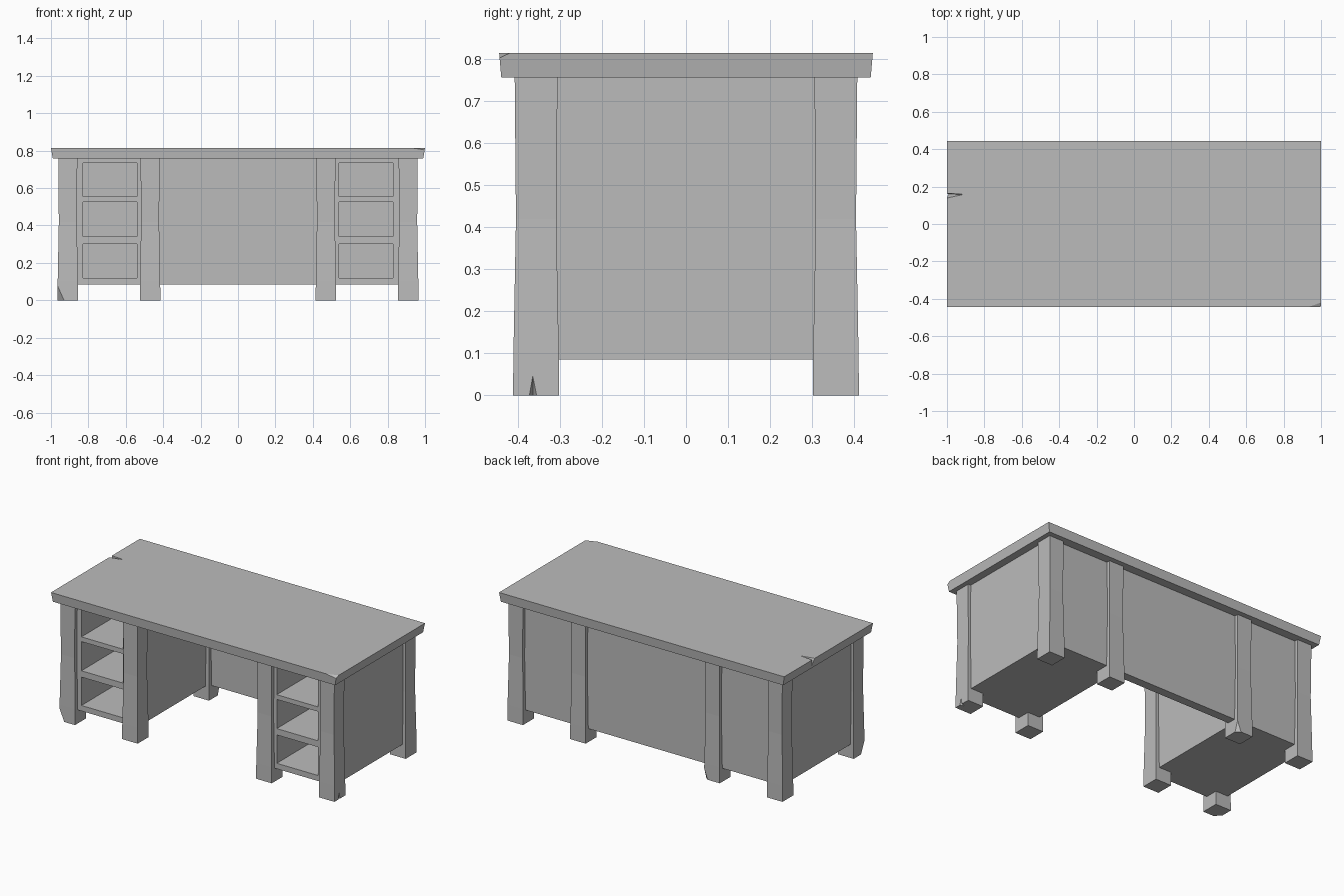
import bpy
import bmesh
from mathutils import Vector

cube = bpy.data.objects.get("Cube")
if cube:
    bpy.data.objects.remove(cube, do_unlink=True)

GREY = (0.5, 0.5, 0.5, 1.0)
grey = bpy.data.materials.new("plain grey")
grey.use_nodes = True
grey.diffuse_color = GREY
grey.node_tree.nodes["Principled BSDF"].inputs["Base Color"].default_value = GREY


def finish(name, bm):
    """Turn a bmesh into a grey, flat-shaded object."""
    bmesh.ops.recalc_face_normals(bm, faces=bm.faces[:])
    mesh = bpy.data.meshes.new(name)
    bm.to_mesh(mesh)
    bm.free()
    mesh.materials.append(grey)
    obj = bpy.data.objects.new(name, mesh)
    bpy.context.collection.objects.link(obj)
    return obj


def loft(name, rings):
    """Stack rectangles given as (z, x0, x1, y0, y1) into a closed solid."""
    bm = bmesh.new()
    loops = [[bm.verts.new(p) for p in
              ((x0, y0, z), (x1, y0, z), (x1, y1, z), (x0, y1, z))]
             for z, x0, x1, y0, y1 in rings]
    for low, high in zip(loops, loops[1:]):
        for i in range(4):
            j = (i + 1) % 4
            bm.faces.new((low[i], low[j], high[j], high[i]))
    bm.faces.new(loops[0][::-1])
    bm.faces.new(loops[-1])
    return finish(name, bm)


def box(name, x0, x1, y0, y1, z0, z1):
    return loft(name, [(z0, x0, x1, y0, y1), (z1, x0, x1, y0, y1)])


def hull(name, points):
    bm = bmesh.new()
    verts = [bm.verts.new(p) for p in points]
    bmesh.ops.convex_hull(bm, input=verts)
    return finish(name, bm)


def carve(obj, cutter):
    """Subtract the cutter from the object, then discard the cutter."""
    cutter.hide_render = True
    mod = obj.modifiers.new("carve", 'BOOLEAN')
    mod.operation = 'DIFFERENCE'
    mod.solver = 'EXACT'
    mod.object = cutter
    bpy.context.view_layer.objects.active = obj
    bpy.ops.object.modifier_apply(modifier=mod.name)
    bpy.data.objects.remove(cutter, do_unlink=True)


def chip(obj, a, b, c, corner):
    """Slice off the corner lying beyond the plane through a, b and c."""
    a, b, c, corner = map(Vector, (a, b, c, corner))
    normal = (b - a).cross(c - a).normalized()
    if normal.dot(corner - a) < 0:
        normal.negate()
    bm = bmesh.new()
    bm.from_mesh(obj.data)
    cut = bmesh.ops.bisect_plane(bm, geom=bm.verts[:] + bm.edges[:] + bm.faces[:],
                                 plane_co=a, plane_no=normal, clear_outer=True)
    edges = [e for e in cut["geom_cut"] if isinstance(e, bmesh.types.BMEdge)]
    bmesh.ops.edgeloop_fill(bm, edges=edges)
    bmesh.ops.recalc_face_normals(bm, faces=bm.faces[:])
    bm.to_mesh(obj.data)
    bm.free()


# Desk top, slightly wider at its upper edge, with a split and a chipped corner
top = loft("desk_top", [(0.757, -0.99, 0.99, -0.44, 0.44),
                        (0.815, -1.0, 1.0, -0.445, 0.445)])
carve(top, hull("split_cutter", [(-1.01, 0.132, 0.825), (-1.01, 0.166, 0.825),
                                 (-0.89, 0.158, 0.825), (-1.01, 0.16, 0.765)]))
chip(top, (0.93, -0.445, 0.815), (1, -0.42, 0.815), (1, -0.445, 0.803),
     (1, -0.445, 0.815))

# Eight legs, waisted in the middle and flared at the foot
LEG_SHAPE = [(0, 0.055), (0.1, 0.054), (0.42, 0.048), (0.757, 0.051)]
legs = {}
for side, sx in (("left", 1), ("right", -1)):
    for place, px in (("outer", 0.91), ("inner", 0.47)):
        for end, y in (("front", -0.357), ("back", 0.357)):
            x = sx * px
            legs[side, place, end] = loft(
                f"{side}_{place}_{end}_leg",
                [(z, x - r, x + r, y - r, y + r) for z, r in LEG_SHAPE])

# Worn feet
carve(legs["left", "outer", "front"],
      hull("foot_cutter", [(0.975, -0.378, -0.01), (0.975, -0.35, -0.01),
                           (0.935, -0.365, -0.01), (0.975, -0.365, 0.065)]))
chip(legs["right", "outer", "front"], (-0.965, -0.412, 0.08), (-0.93, -0.412, 0),
     (-0.965, -0.375, 0), (-0.965, -0.412, 0))
chip(legs["right", "inner", "back"], (-0.415, 0.412, 0.07), (-0.44, 0.412, 0),
     (-0.415, 0.39, 0), (-0.415, 0.412, 0))

# Two pedestals, each hollowed by three open drawer bays
BAYS = [(0.12, 0.3), (0.34, 0.525), (0.555, 0.735)]
for side, sx in (("left", 1), ("right", -1)):
    x0, x1 = sorted((sx * 0.44, sx * 0.942))
    pedestal = box(f"{side}_pedestal", x0, x1, -0.383, 0.385, 0.085, 0.757)
    b0, b1 = sorted((sx * 0.54, sx * 0.83))
    for z0, z1 in BAYS:
        carve(pedestal, box("bay_cutter", b0, b1, -0.5, 0.35, z0, z1))

# Modesty panel closing the back of the knee space
box("back_panel", -0.44, 0.44, 0.33, 0.385, 0.085, 0.757)
